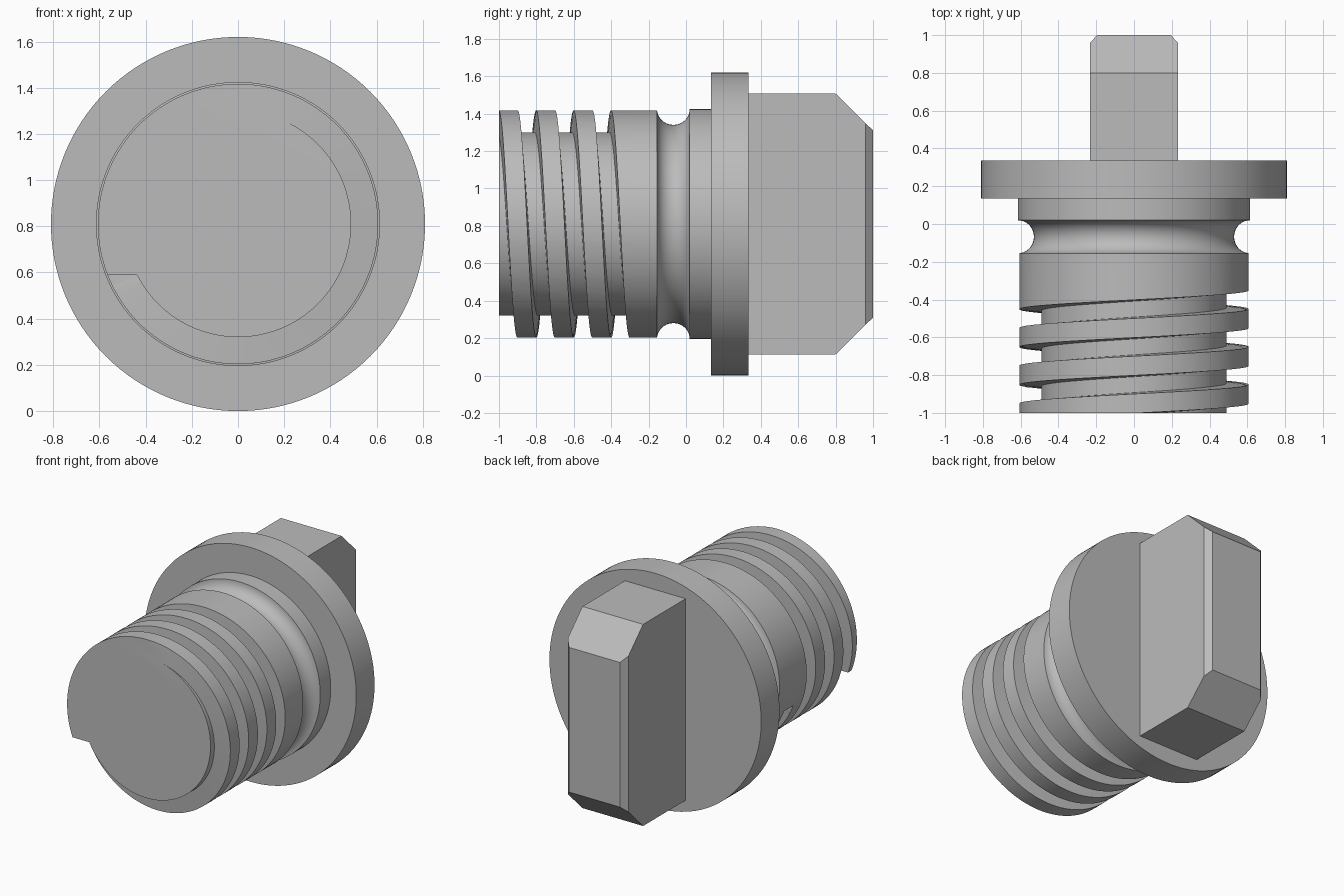
import bpy, bmesh, math
from mathutils import Vector

cube = bpy.data.objects.get("Cube")
if cube:
    bpy.data.objects.remove(cube, do_unlink=True)

AXIS_Z = 0.81
TAU = 2 * math.pi

grey = bpy.data.materials.new("plain_grey")
grey.use_nodes = True
grey.diffuse_color = (0.5, 0.5, 0.5, 1)
grey.node_tree.nodes["Principled BSDF"].inputs["Base Color"].default_value = (0.5, 0.5, 0.5, 1)


def finish(name, bm):
    bmesh.ops.recalc_face_normals(bm, faces=bm.faces)
    mesh = bpy.data.meshes.new(name)
    bm.to_mesh(mesh)
    bm.free()
    mesh.materials.append(grey)
    obj = bpy.data.objects.new(name, mesh)
    bpy.context.collection.objects.link(obj)
    return obj


def activate(obj):
    bpy.ops.object.select_all(action='DESELECT')
    obj.select_set(True)
    bpy.context.view_layer.objects.active = obj


def polar(r, angle, y):
    return (r * math.cos(angle), y, AXIS_Z + r * math.sin(angle))


def lathe(name, profile, segments=128):
    """Solid of revolution around the y axis from (radius, y) points."""
    bm = bmesh.new()
    rings = [[bm.verts.new(polar(r, TAU * i / segments, y)) for i in range(segments)]
             for r, y in profile]
    for a, b in zip(rings, rings[1:]):
        for i in range(segments):
            j = (i + 1) % segments
            bm.faces.new((a[i], a[j], b[j], b[i]))
    bm.faces.new(rings[0])
    bm.faces.new(rings[-1])
    return finish(name, bm)


# Shank, rounded seal groove, collar and flange in one turned body
SHANK_R, COLLAR_R = 0.607, 0.615
seal_groove = [(COLLAR_R - 0.085 * math.sin(math.pi * i / 20),
                -0.0675 - 0.0875 * math.cos(math.pi * i / 20)) for i in range(1, 20)]
plug = lathe("threaded_plug_body",
             [(SHANK_R, -1), (SHANK_R, -0.155)] + seal_groove +
             [(COLLAR_R, 0.02), (COLLAR_R, 0.135),
              (AXIS_Z, 0.135), (AXIS_Z, 0.335)])

# Helical thread groove cutter; it runs out through the front end
START, STEP, PITCH = math.radians(204), math.radians(4), 0.2
INNER, OUTER, STEP_Z = 0.49, 0.64, 0.22


def section(bm, turn, flat, open_front, nudge=0.0):
    """Four corners of the groove; a flat one has a level end wall."""
    centre = -0.314 - PITCH * turn
    corners = []
    for r, half, side in ((INNER, 0.042, 1), (OUTER, 0.051, 1),
                          (OUTER, 0.051, -1), (INNER, 0.042, -1)):
        angle = math.pi + math.asin(STEP_Z / r) if flat else START + TAU * turn
        y = -1.15 if open_front and side < 0 else centre + side * half
        corners.append(bm.verts.new(polar(r, angle + nudge, y)))
    return corners


bm = bmesh.new()
per_turn = round(TAU / STEP)
sections = []
for i in range(int(3.74 * per_turn)):
    flat = i in (0, 3 * per_turn)
    sections.append(section(bm, i / per_turn, flat, i > 3 * per_turn))
    if i == 3 * per_turn:
        sections.append(section(bm, 3, True, True, math.radians(0.2)))
for a, b in zip(sections, sections[1:]):
    for k in range(4):
        m = (k + 1) % 4
        bm.faces.new((a[k], a[m], b[m], b[k]))
bm.faces.new(sections[0])
bm.faces.new(sections[-1])
bmesh.ops.triangulate(bm, faces=bm.faces)
cutter = finish("thread_cutter", bm)
cutter.hide_render = True

cut = plug.modifiers.new("thread", 'BOOLEAN')
cut.operation = 'DIFFERENCE'
cut.solver = 'EXACT'
cut.object = cutter
activate(plug)
bpy.ops.object.modifier_apply(modifier=cut.name)
bpy.data.objects.remove(cutter, do_unlink=True)
bpy.ops.object.shade_smooth_by_angle(angle=math.radians(30))

# Grip: side profile extruded across x, then chamfered along its end edges
bm = bmesh.new()
half_profile = [(0.335, 0.697), (0.8, 0.697), (1, 0.5)]
outline = half_profile + [(y, -z) for y, z in reversed(half_profile)]
face = bm.faces.new([bm.verts.new((-0.232, y, AXIS_Z + z)) for y, z in outline])
moved = bmesh.ops.extrude_face_region(bm, geom=[face])["geom"]
bmesh.ops.translate(bm, vec=(0.464, 0, 0),
                    verts=[v for v in moved if isinstance(v, bmesh.types.BMVert)])
for side in (-1, 1):
    result = bmesh.ops.bisect_plane(
        bm, geom=bm.verts[:] + bm.edges[:] + bm.faces[:],
        plane_co=(side * 0.195, 1, 0), plane_no=Vector((side, 0.93, 0)).normalized(),
        clear_outer=True)
    bmesh.ops.holes_fill(bm, edges=[e for e in bm.edges if e.is_boundary])
finish("grip", bm)
